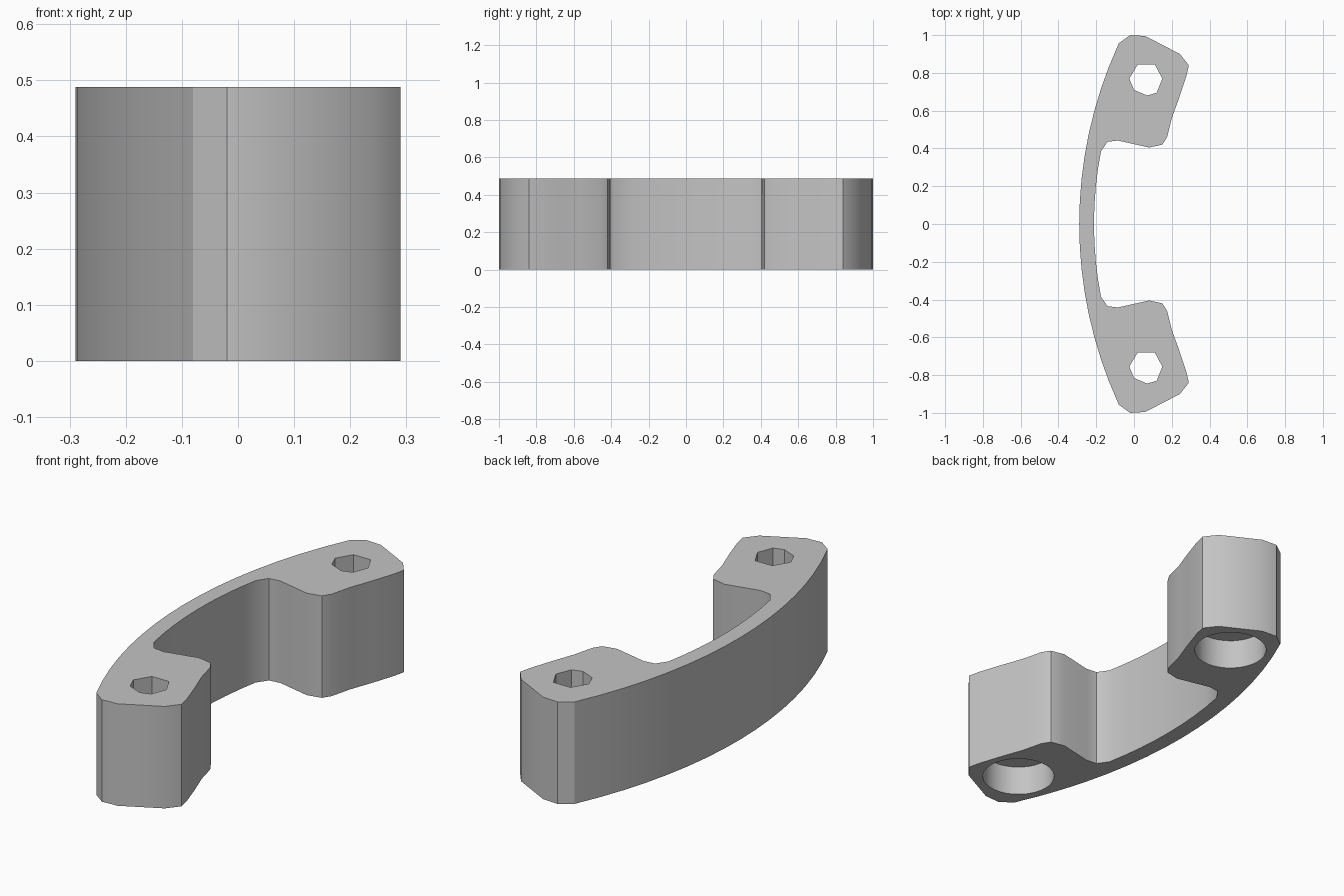
import bpy, bmesh, math

cube = bpy.data.objects.get("Cube")
if cube:
    bpy.data.objects.remove(cube, do_unlink=True)

HEIGHT = 0.488
BORE_DEPTH = 0.145

grey = bpy.data.materials.new("plain_grey")
grey.use_nodes = True
colour = (0.55, 0.55, 0.55, 1)
grey.diffuse_color = colour
grey.node_tree.nodes["Principled BSDF"].inputs["Base Color"].default_value = colour


def prism(name, outline, bottom, top):
    """Extrude a closed outline upwards into a solid."""
    bm = bmesh.new()
    face = bm.faces.new([bm.verts.new((x, y, bottom)) for x, y in outline])
    grown = bmesh.ops.extrude_face_region(bm, geom=[face])
    for v in grown["geom"]:
        if isinstance(v, bmesh.types.BMVert):
            v.co.z = top
    bmesh.ops.recalc_face_normals(bm, faces=bm.faces)
    mesh = bpy.data.meshes.new(name)
    bm.to_mesh(mesh)
    bm.free()
    mesh.materials.append(grey)
    obj = bpy.data.objects.new(name, mesh)
    bpy.context.collection.objects.link(obj)
    return obj


def bow(x, radius, y):
    """Point on a shallow arc whose middle is at x."""
    return (x + radius - math.sqrt(radius * radius - y * y), y)


# Half outline: outer arc, mounting pad, inner arc
outer = [bow(-0.29, 2.286, 0.957 * i / 8) for i in range(9)]
pad = [(-0.02, 1.0), (0.06, 0.995), (0.243, 0.9), (0.29, 0.84), (0.278, 0.785),
       (0.24, 0.67), (0.2, 0.56), (0.175, 0.46), (0.15, 0.42), (0.08, 0.405),
       (-0.085, 0.442), (-0.14, 0.435)]
inner = [bow(-0.212, 2.02, 0.385 * i / 4) for i in range(4, -1, -1)]
half = outer + pad + inner

# Mirror the half, leaving out the shared midpoints
outline = half + [(x, -y) for x, y in reversed(half[1:-1])]
handle = prism("pull_handle", outline, 0, HEIGHT)

# Screw holes with a wide round counterbore underneath
hole = [(-0.04, 0.08), (0.05, 0.08), (0.09, 0.005), (0.06, -0.07),
        (0.01, -0.085), (-0.06, -0.055), (-0.085, 0.005)]
bore = [(0.165 * math.cos(math.tau * i / 32), 0.165 * math.sin(math.tau * i / 32))
        for i in range(32)]

bpy.context.view_layer.objects.active = handle
handle.select_set(True)
for cy in (0.765, -0.76):
    for shape, low, high in ((hole, 0.05, HEIGHT + 0.1), (bore, -0.1, BORE_DEPTH)):
        cutter = prism("hole_cutter", [(0.06 + x, cy + y) for x, y in shape], low, high)
        cutter.hide_render = True
        cut = handle.modifiers.new("hole", "BOOLEAN")
        cut.operation = "DIFFERENCE"
        cut.solver = "EXACT"
        cut.object = cutter
        bpy.ops.object.modifier_apply(modifier=cut.name)
        bpy.data.objects.remove(cutter, do_unlink=True)

bpy.ops.object.shade_smooth_by_angle(angle=math.radians(30))
